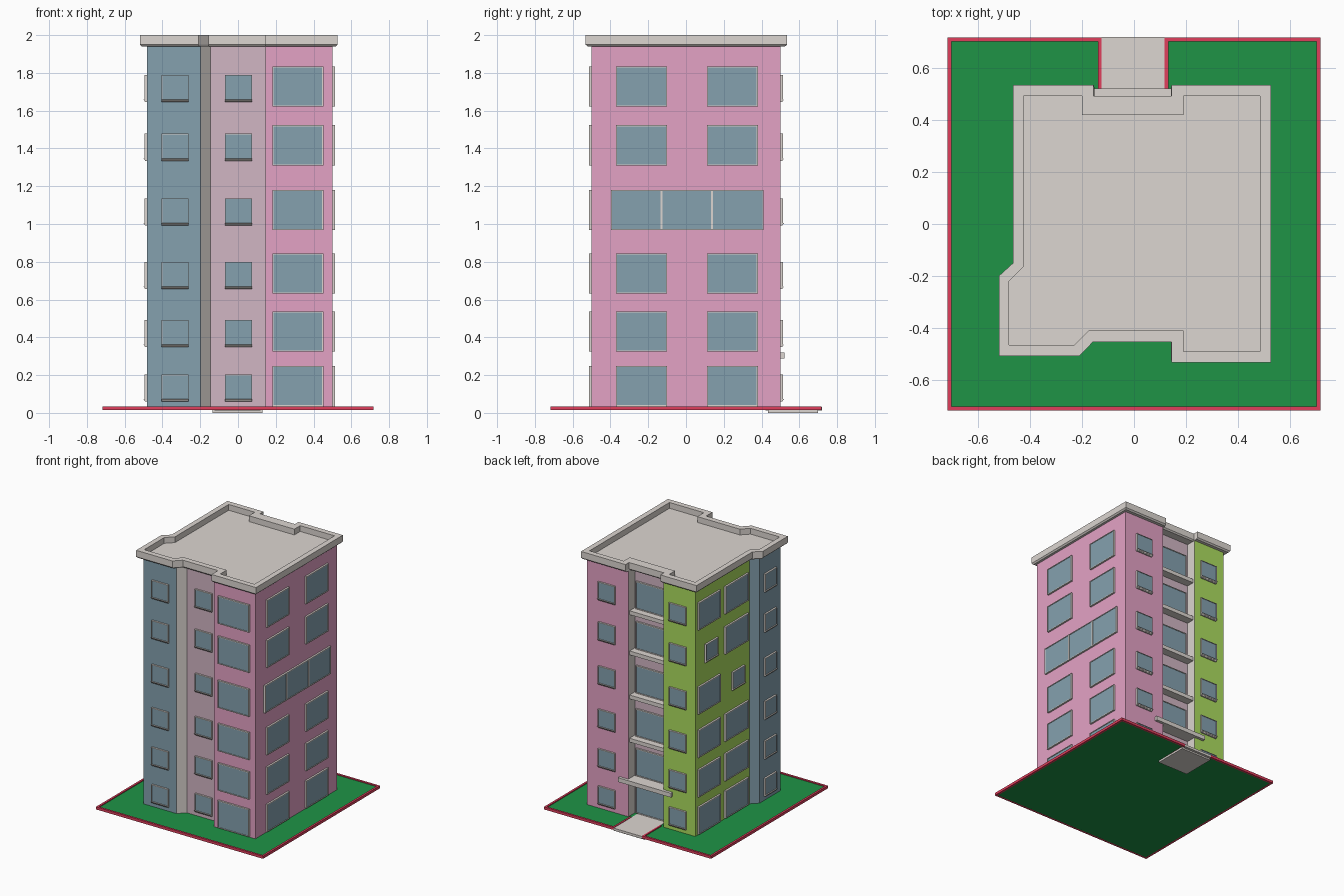
import bpy, bmesh, math
from mathutils import Matrix, Vector

if "Cube" in bpy.data.objects:
    bpy.data.objects.remove(bpy.data.objects["Cube"])


def material(name, r, g, b):
    lin = [((c / 255 + 0.055) / 1.055) ** 2.4 for c in (r, g, b)]
    m = bpy.data.materials.new(name)
    m.diffuse_color = (*lin, 1)
    m.use_nodes = True
    m.node_tree.nodes["Principled BSDF"].inputs["Base Color"].default_value = m.diffuse_color
    return m


PINK = material("pink wall", 228, 162, 197)
PALE = material("pale pink wall", 209, 182, 196)
LIME = material("lime wall", 172, 220, 95)
BLUE = material("slate blue", 133, 161, 175)
GREY = material("warm grey", 220, 214, 209)
GRASS = material("grass green", 30, 148, 70)
RED = material("red kerb", 224, 62, 92)


def finish(name, bm, mats):
    bmesh.ops.recalc_face_normals(bm, faces=bm.faces)
    me = bpy.data.meshes.new(name)
    bm.to_mesh(me)
    bm.free()
    for m in mats:
        me.materials.append(m)
    ob = bpy.data.objects.new(name, me)
    bpy.context.collection.objects.link(ob)
    return ob


def add_box(bm, x0, x1, y0, y1, z0, z1, rot=None, wedge=0):
    size = Vector((x1 - x0, y1 - y0, z1 - z0))
    mid = Vector((x0 + x1, y0 + y1, z0 + z1)) / 2
    mat = Matrix.Translation(mid) @ Matrix.Diagonal((*size, 1))
    verts = bmesh.ops.create_cube(bm, size=1, matrix=mat)["verts"]
    for v in verts:     # wedge: pull the lower outer edge back to the wall
        if wedge and v.co.z < mid.z and v.co.y < mid.y:
            v.co.y += wedge
    if rot:
        bmesh.ops.transform(bm, matrix=rot, verts=verts)


def boxes(name, mat, *dims):
    bm = bmesh.new()
    for d in dims:
        add_box(bm, *d)
    return finish(name, bm, [mat])


def loop(bm, pts, z):
    return [bm.verts.new((x, y, z)) for x, y in pts]


def bridge(bm, a, b):
    n = len(a)
    return [bm.faces.new((a[i], a[(i + 1) % n], b[(i + 1) % n], b[i])) for i in range(n)]


# Walls: one prism, each side of the footprint gets its own colour
plan = [(-.43, .5), (-.155, .5), (-.155, .42), (.145, .42), (.145, .5), (.499, .5),
        (.499, -.5), (.145, -.5), (.145, -.42), (-.145, -.42), (-.198, -.473),
        (-.482, -.473), (-.482, -.215), (-.43, -.165)]
wall_mats = [PINK, PALE, LIME, BLUE, GREY]
side_colour = [2, 4, 1, 4, 0, 0, 0, 0, 1, 4, 3, 3, 3, 2]
bm = bmesh.new()
low, high = loop(bm, plan, .016), loop(bm, plan, 1.945)
for f, c in zip(bridge(bm, low, high), side_colour):
    f.material_index = c
for ring in (low, high):
    bm.faces.new(ring).material_index = 4
finish("walls", bm, wall_mats)

# Flat roof with parapet and a small bevel underneath
outer = [(-.465, .535), (-.155, .535), (-.155, .492), (.145, .492), (.145, .535), (.527, .535),
         (.527, -.532), (.145, -.532), (.145, -.453), (-.157, -.453), (-.21, -.507),
         (-.52, -.507), (-.52, -.2), (-.465, -.15)]
inner = [(-.425, .492), (-.2, .492), (-.2, .42), (.19, .42), (.19, .492), (.485, .492),
         (.485, -.49), (.19, -.49), (.19, -.41), (-.175, -.41), (-.23, -.465),
         (-.48, -.465), (-.48, -.22), (-.425, -.165)]
under = [(x * .98, y * .98) for x, y in outer]
bm = bmesh.new()
rings = [loop(bm, under, 1.94), loop(bm, outer, 1.95), loop(bm, outer, 2),
         loop(bm, inner, 2), loop(bm, inner, 1.955)]
for a, b in zip(rings, rings[1:]):
    bridge(bm, a, b)
bm.faces.new(rings[0])
bm.faces.new(rings[-1])
finish("roof", bm, [GREY])

# Windows: frames stand proud of the wall, glass is a thin plate inside
FLOORS = [.035, .325, .632, .968, 1.31, 1.622]


class Side:
    def __init__(self, name, degrees, wall):
        self.name, self.wall = name, wall
        self.rot = Matrix.Rotation(math.radians(degrees), 4, 'Z')
        self.frame, self.glass = bmesh.new(), bmesh.new()

    def box(self, bm, u0, u1, d0, d1, z0, z1, wedge=0):
        add_box(bm, u0, u1, -self.wall - d1, -self.wall - d0, z0, z1, self.rot, wedge)

    def window(self, u0, u1, z0, z1, sill=False, t=.006):
        self.box(self.glass, u0 + .001, u1 - .001, .001, .010, z0 + .001, z1 - .001)
        for a, b in ((u0, u0 + t), (u1 - t, u1)):
            self.box(self.frame, a, b, -.004, .014, z0, z1)
        for a, b in ((z0, z0 + t), (z1 - t, z1)):
            self.box(self.frame, u0 + t, u1 - t, -.004, .014, a, b)
        if sill:
            self.box(self.frame, u0, u1, -.004, .019, z0 - .006, z0 + .008, .01)

    def big(self, u0, u1, b):
        self.window(u0, u1, b, b + .213)

    def small(self, u0, u1, b):
        self.window(u0, u1, b + .03, b + .168, True, .004)

    def done(self):
        finish(self.name + "_window_frames", self.frame, [GREY])
        finish(self.name + "_window_glass", self.glass, [BLUE])


front = Side("front_pink", 0, .5)
middle = Side("front_recess", 0, .42)
corner = Side("front_blue", 0, .473)
right = Side("right", 90, .499)
back = Side("back", 180, .5)
stair = Side("back_recess", 180, .42)
left = Side("left_lime", -90, .43)
left_blue = Side("left_blue", -90, .482)
for i, b in enumerate(FLOORS):
    front.big(.183, .452, b)
    middle.small(-.07, .075, b)
    corner.small(-.405, -.262, b)
    left_blue.small(.27, .41, b)
    back.small(-.40, -.255, b)
    back.small(.21, .355, b)
    stair.big(-.13, .135, b)
    if i == 3:      # wide ribbon window on the right wall
        for u0, u1 in ((-.398, -.13), (-.13, .138), (.138, .41)):
            right.big(u0, u1, b)
    else:
        right.big(-.37, -.10, b)
        right.big(.11, .38, b)
    # left wall has one smaller window on floors four and five
    if i == 4:
        left.small(-.385, -.235, b)
    else:
        left.big(-.475, -.205, b)
    if i == 3:
        left.small(-.055, .095, b)
    else:
        left.big(-.145, .14, b)
for s in (front, middle, corner, right, back, stair, left, left_blue):
    s.done()

# Balcony slabs and entrance canopy at the back
boxes("balcony_slabs", GREY, *[(-.155, .145, .42, .485, b - .03, b) for b in FLOORS[2:]])
boxes("entrance_canopy", GREY, (-.235, .22, .42, .522, .287, .32))

# Lawn, kerb and entrance path
boxes("lawn", GRASS, (-.71, .71, -.71, .53, .0155, .028),
      (-.71, -.13, .53, .71, .0155, .028), (.13, .71, .53, .71, .0155, .028))
E, I = .718, .702
boxes("kerb", RED, (-E, E, -E, -I, .015, .035), (-E, -I, -I, I, .015, .035),
      (I, E, -I, I, .015, .035), (-E, -.125, I, E, .015, .035), (.118, E, I, E, .015, .035),
      (-.138, -.125, .5, I, .015, .035), (.118, .132, .5, I, .015, .035))
boxes("entrance_path", GREY, (-.125, .118, .42, .72, .012, .031),
      (-.135, .13, .435, .70, 0, .0155))
